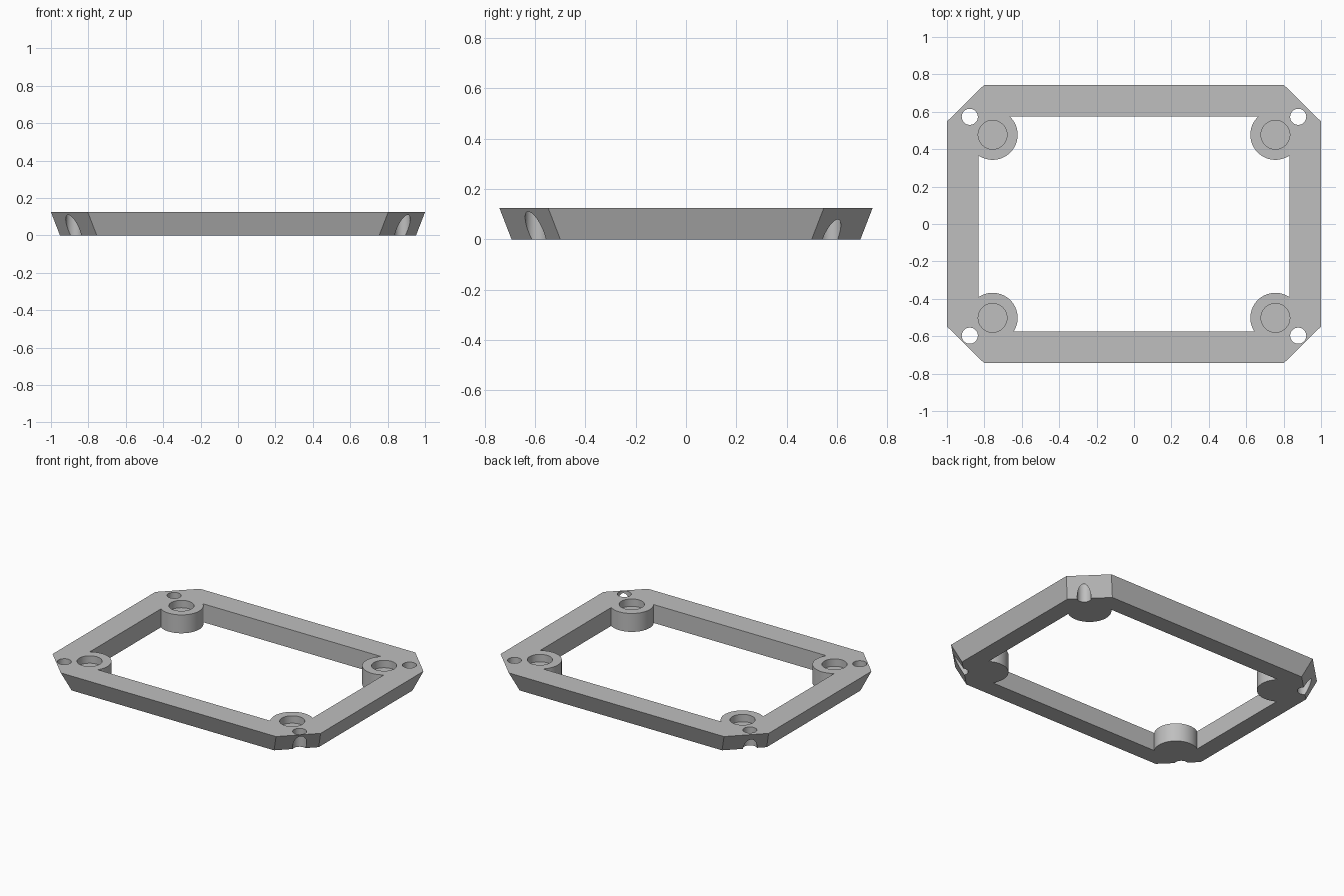
import bpy, bmesh, math

if "Cube" in bpy.data.objects:
    bpy.data.objects.remove(bpy.data.objects["Cube"])

H = 0.124          # frame height
TAPER = 0.048      # inward lean of the outer walls
POST_X, POST_Y = 0.756, (-0.502, 0.477)
HOLE_X, HOLE_Y = 0.878, (-0.597, 0.573)

grey = bpy.data.materials.new("plain grey")
grey.diffuse_color = (0.52, 0.52, 0.52, 1)
grey.use_nodes = True
grey.node_tree.nodes["Principled BSDF"].inputs["Base Color"].default_value = grey.diffuse_color


def finish(name, bm):
    bmesh.ops.recalc_face_normals(bm, faces=bm.faces)
    mesh = bpy.data.meshes.new(name)
    bm.to_mesh(mesh)
    bm.free()
    mesh.materials.append(grey)
    obj = bpy.data.objects.new(name, mesh)
    bpy.context.collection.objects.link(obj)
    return obj


def octagon(inset):
    """Chamfered rectangle outline, counter-clockwise."""
    ax, ay = 0.803 - inset, 0.742 - inset
    bx, by = 1.0 - inset, 0.548 - inset
    return [(bx, -by), (bx, by), (ax, ay), (-ax, ay),
            (-bx, by), (-bx, -by), (-ax, -ay), (ax, -ay)]


def loft(name, low, high, z0, z1):
    """Closed solid between two outlines with equal point counts."""
    bm = bmesh.new()
    a = [bm.verts.new((x, y, z0)) for x, y in low]
    b = [bm.verts.new((x, y, z1)) for x, y in high]
    n = len(a)
    bm.faces.new(a[::-1])
    bm.faces.new(b)
    for i in range(n):
        j = (i + 1) % n
        bm.faces.new((a[i], a[j], b[j], b[i]))
    return finish(name, bm)


def cylinders(name, px, ys, r, z0, z1, n=64):
    """One cylinder at each of the four corners."""
    ring = [(r * math.cos(2 * math.pi * i / n), r * math.sin(2 * math.pi * i / n))
            for i in range(n)]
    bm = bmesh.new()
    for cx in (-px, px):
        for cy in ys:
            a = [bm.verts.new((cx + x, cy + y, z0)) for x, y in ring]
            b = [bm.verts.new((cx + x, cy + y, z1)) for x, y in ring]
            bm.faces.new(a[::-1])
            bm.faces.new(b)
            for i in range(n):
                j = (i + 1) % n
                bm.faces.new((a[i], a[j], b[j], b[i]))
    return finish(name, bm)


def subtract(target, cutter):
    mod = target.modifiers.new("cut", 'BOOLEAN')
    mod.operation = 'DIFFERENCE'
    mod.solver = 'EXACT'
    mod.object = cutter
    bpy.context.view_layer.objects.active = target
    bpy.ops.object.modifier_apply(modifier=mod.name)
    bpy.data.objects.remove(cutter)


# Tapered slab with chamfered corners
frame = loft("frame", octagon(TAPER), octagon(0), 0, H)

# Central opening, leaving the four round corner posts standing
window = [(0.832, -0.575), (0.832, 0.575), (-0.832, 0.575), (-0.832, -0.575)]
opening = loft("opening_cutter", window, window, -0.1, 0.3)
subtract(opening, cylinders("post_shapes", POST_X, POST_Y, 0.134, -0.2, 0.4))
subtract(frame, opening)

# Blind sockets in the posts
subtract(frame, cylinders("socket_cutter", POST_X, POST_Y, 0.077, H - 0.05, 0.3))

# Through holes that break out of the chamfered corners
subtract(frame, cylinders("hole_cutter", HOLE_X, HOLE_Y, 0.043, -0.1, 0.3, 48))

# Smooth round walls, sharp edges elsewhere
bpy.ops.object.select_all(action='DESELECT')
frame.select_set(True)
bpy.context.view_layer.objects.active = frame
bpy.ops.object.shade_smooth_by_angle(angle=math.radians(20))
